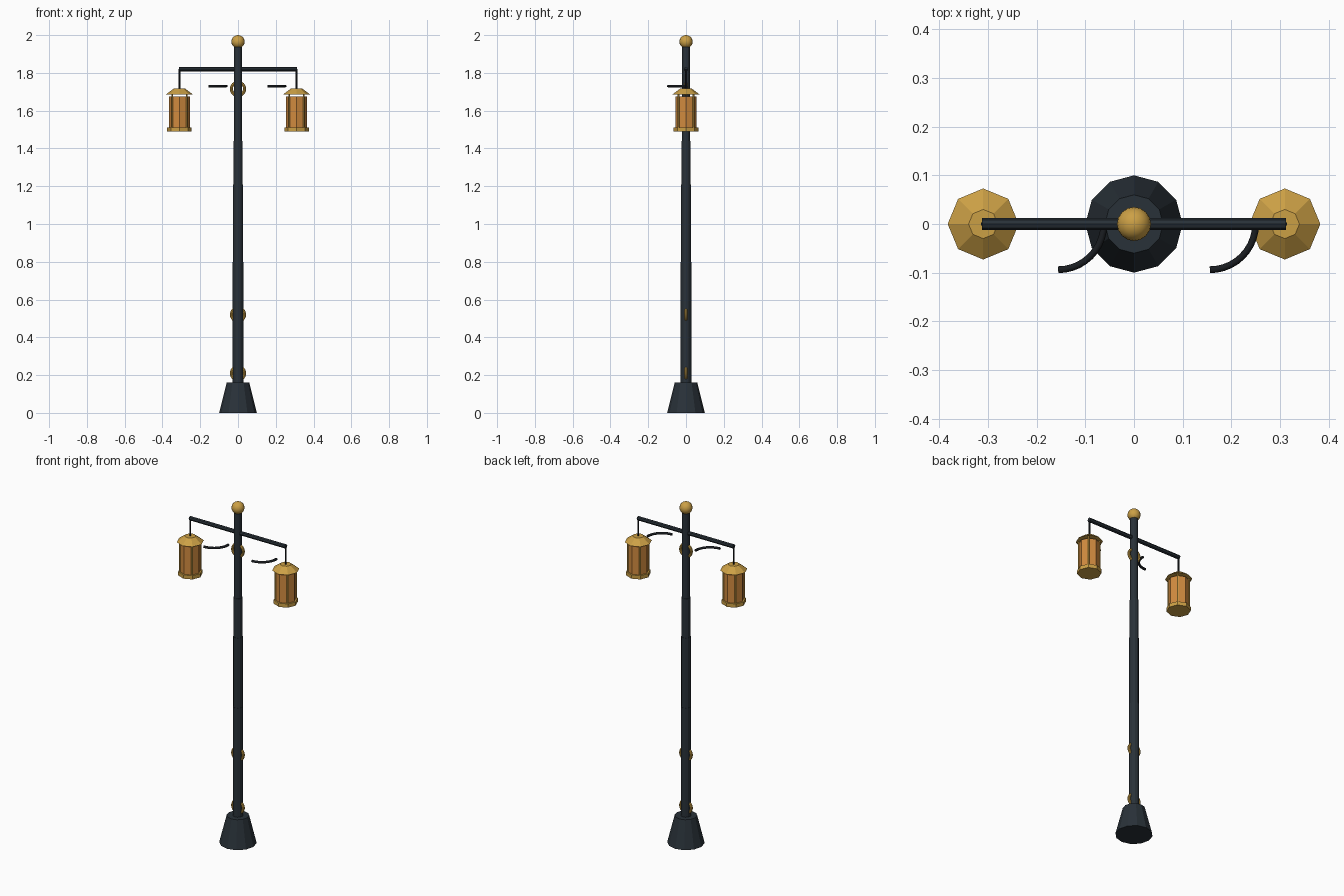
import bpy
import math
from mathutils import Vector

cube = bpy.data.objects.get("Cube")
if cube:
    bpy.data.objects.remove(cube, do_unlink=True)


def material(name, rgb):
    m = bpy.data.materials.new(name)
    m.use_nodes = True
    m.diffuse_color = (*rgb, 1)
    m.node_tree.nodes["Principled BSDF"].inputs["Base Color"].default_value = (*rgb, 1)
    return m


IRON = material("blue black iron", (0.022, 0.031, 0.04))
BLACK = material("black wire", (0.01, 0.012, 0.015))
GOLD = material("aged gold", (0.6, 0.35, 0.06))
GLASS = material("amber glass", (0.64, 0.26, 0.05))


def finish(name, mat, smooth=False):
    ob = bpy.context.object
    ob.name = name
    ob.data.materials.append(mat)
    if smooth:
        bpy.ops.object.shade_smooth_by_angle(angle=math.radians(40))
    return ob


def frustum(name, mat, sides, r1, r2, z1, z2, x=0, y=0, smooth=False):
    """Upright tapered prism with a corner on the x axis."""
    bpy.ops.mesh.primitive_cone_add(vertices=sides, radius1=r1, radius2=r2,
                                    depth=z2 - z1, location=(x, y, (z1 + z2) / 2))
    return finish(name, mat, smooth)


def tube(name, mat, points, radius):
    """Round wire along a path."""
    curve = bpy.data.curves.new(name, "CURVE")
    curve.dimensions = "3D"
    curve.bevel_depth = radius
    curve.bevel_resolution = 2
    curve.use_fill_caps = True
    spline = curve.splines.new("POLY")
    spline.points.add(len(points) - 1)
    for p, co in zip(spline.points, points):
        p.co = (*co, 1)
    curve.materials.append(mat)
    ob = bpy.data.objects.new(name, curve)
    bpy.context.collection.objects.link(ob)
    return ob


# Base and stepped pole
frustum("base", IRON, 12, 0.1, 0.06, 0, 0.16)
steps = [(0.15, 0.8, 0.028), (0.8, 1.21, 0.026), (1.21, 1.44, 0.024), (1.44, 1.95, 0.022)]
for i, (z1, z2, r) in enumerate(steps):
    frustum(f"pole_section_{i + 1}", IRON, 12, r, r, z1, z2)

# Ball on top
bpy.ops.mesh.primitive_uv_sphere_add(segments=16, ring_count=10, radius=0.035,
                                     location=(0, 0, 1.965))
finish("top_ball", GOLD, True)

# Upright rings through the pole
for i, z in enumerate((0.21, 0.52, 1.715)):
    bpy.ops.mesh.primitive_torus_add(major_radius=0.035, minor_radius=0.008,
                                     major_segments=24, minor_segments=8,
                                     location=(0, 0, z), rotation=(math.pi / 2, 0, 0))
    finish(f"ring_{i + 1}", GOLD, True)

# Crossbar
bpy.ops.mesh.primitive_cylinder_add(vertices=8, radius=0.012, depth=0.624,
                                    location=(0, 0, 1.82), rotation=(0, math.pi / 2, 0))
finish("crossbar", IRON)

for side, s in (("left", 1), ("right", -1)):
    x = 0.31 * s
    # Scroll: the same quarter arc on each side, not mirrored
    centre = Vector((0.156 * s, 0, 1.73))
    arc = [centre + 0.094 * Vector((math.cos(a), -math.sin(a), 0))
           for a in (math.pi / 2 * i / 10 for i in range(11))]
    tube(f"{side}_scroll", BLACK, arc, 0.007)

    # Hanging lantern
    frustum(f"{side}_hanger", BLACK, 8, 0.005, 0.005, 1.71, 1.82, x)
    frustum(f"{side}_lantern_roof", GOLD, 8, 0.073, 0.03, 1.685, 1.717, x)
    frustum(f"{side}_lantern_glass", GLASS, 8, 0.056, 0.056, 1.51, 1.676, x)
    frustum(f"{side}_lantern_floor", GOLD, 8, 0.065, 0.065, 1.49, 1.512, x)
    for i in range(4):
        a = math.pi / 4 + i * math.pi / 2
        frustum(f"{side}_lantern_post_{i + 1}", GOLD, 6, 0.005, 0.005, 1.51, 1.688,
                x + 0.055 * math.cos(a), 0.055 * math.sin(a))
